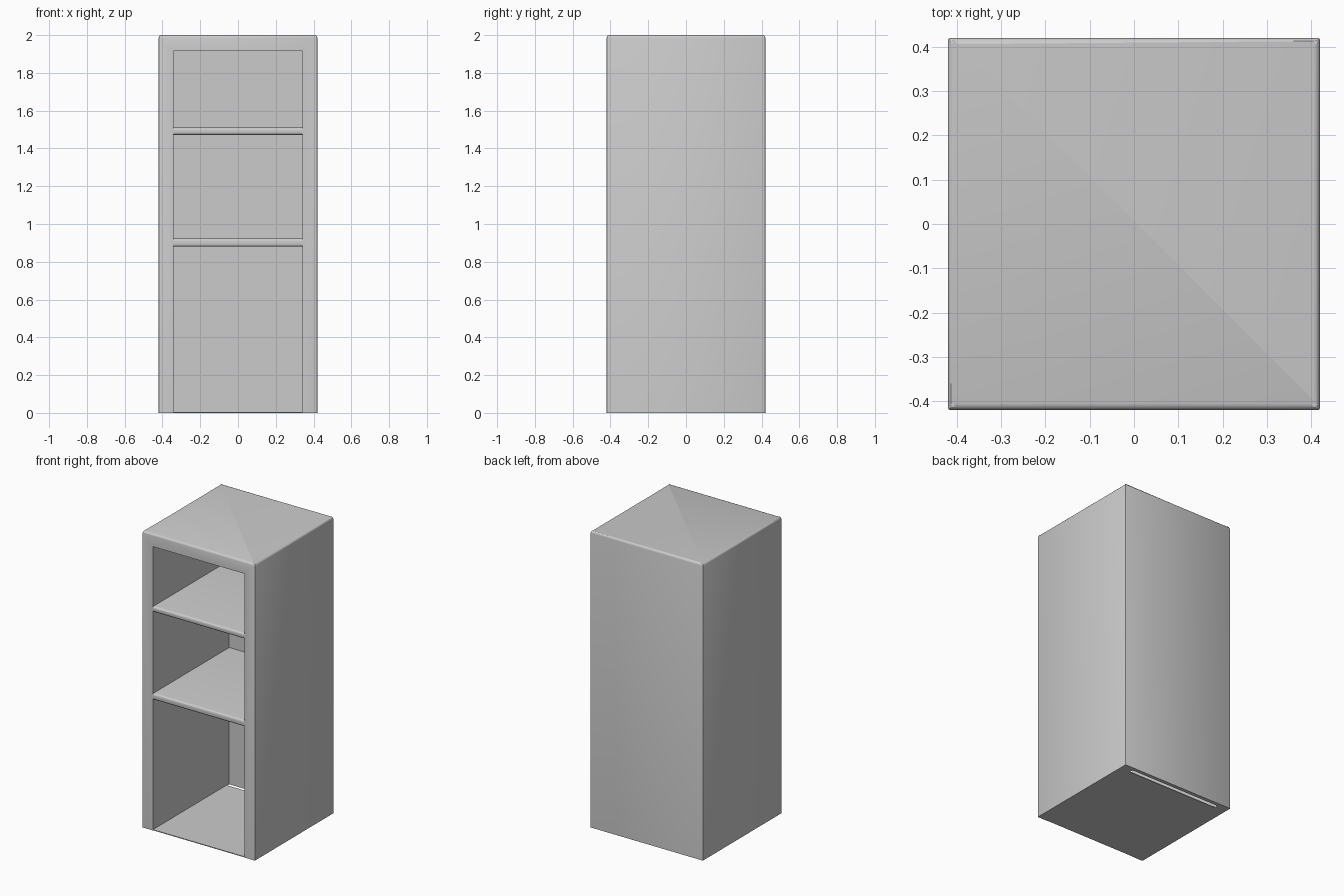
import bpy, bmesh
from mathutils import Vector

if "Cube" in bpy.data.objects:
    bpy.data.objects.remove(bpy.data.objects["Cube"])


def make_box(name, lo, hi, bevels=()):
    """Box from two corners; bevels = (edge test, width, segments) passes."""
    lo, hi = Vector(lo), Vector(hi)
    bm = bmesh.new()
    bmesh.ops.create_cube(bm, size=1)
    for v in bm.verts:
        v.co = (lo + hi) / 2 + v.co * (hi - lo)
    for test, width, segs in bevels:
        edges = [e for e in bm.edges if test(e.verts[0].co, e.verts[1].co)]
        bmesh.ops.bevel(bm, geom=edges, offset=width, offset_type='OFFSET',
                        segments=segs, profile=0.5, affect='EDGES')
    mesh = bpy.data.meshes.new(name)
    bm.to_mesh(mesh)
    bm.free()
    ob = bpy.data.objects.new(name, mesh)
    bpy.context.collection.objects.link(ob)
    return ob


def smooth(ob):
    bpy.ops.object.select_all(action='DESELECT')
    ob.select_set(True)
    bpy.context.view_layer.objects.active = ob
    bpy.ops.object.shade_smooth_by_angle(angle=0.6)


H = 0.42        # half width and depth
IN = 0.342      # half width of the opening
BACK = 0.395    # inner face of the back

# carcass: sides, top and back in one piece, open at front and bottom
carcass = make_box("carcass", (-H, -H, 0), (H, H, 2), [
    (lambda a, b: abs(a.z - b.z) > 1, 0.004, 2),
    (lambda a, b: a.z > 1.999 and b.z > 1.999, 0.014, 3)])
cutter = make_box("cavity_cutter", (-IN, -1, -1), (IN, BACK, 1.915))
cutter.hide_render = True
mod = carcass.modifiers.new("cavity", 'BOOLEAN')
mod.object = cutter
mod.operation = 'DIFFERENCE'
mod.solver = 'EXACT'
bpy.context.view_layer.objects.active = carcass
bpy.ops.object.modifier_apply(modifier=mod.name)
bpy.data.objects.remove(cutter)
smooth(carcass)

# shelves with rounded front edges
for name, z0, z1 in (("lower_shelf", 0.88, 0.923), ("upper_shelf", 1.472, 1.51)):
    y0 = -0.418
    smooth(make_box(name, (-IN, y0, z0), (IN, BACK, z1), [
        (lambda a, b: a.y < y0 + 0.001 and b.y < y0 + 0.001
         and abs(a.x - b.x) > 0.5, 0.013, 4)]))

# thin floor, stopping just short of the back
make_box("floor_panel", (-IN, -0.418, 0), (IN, BACK - 0.028, 0.005))
